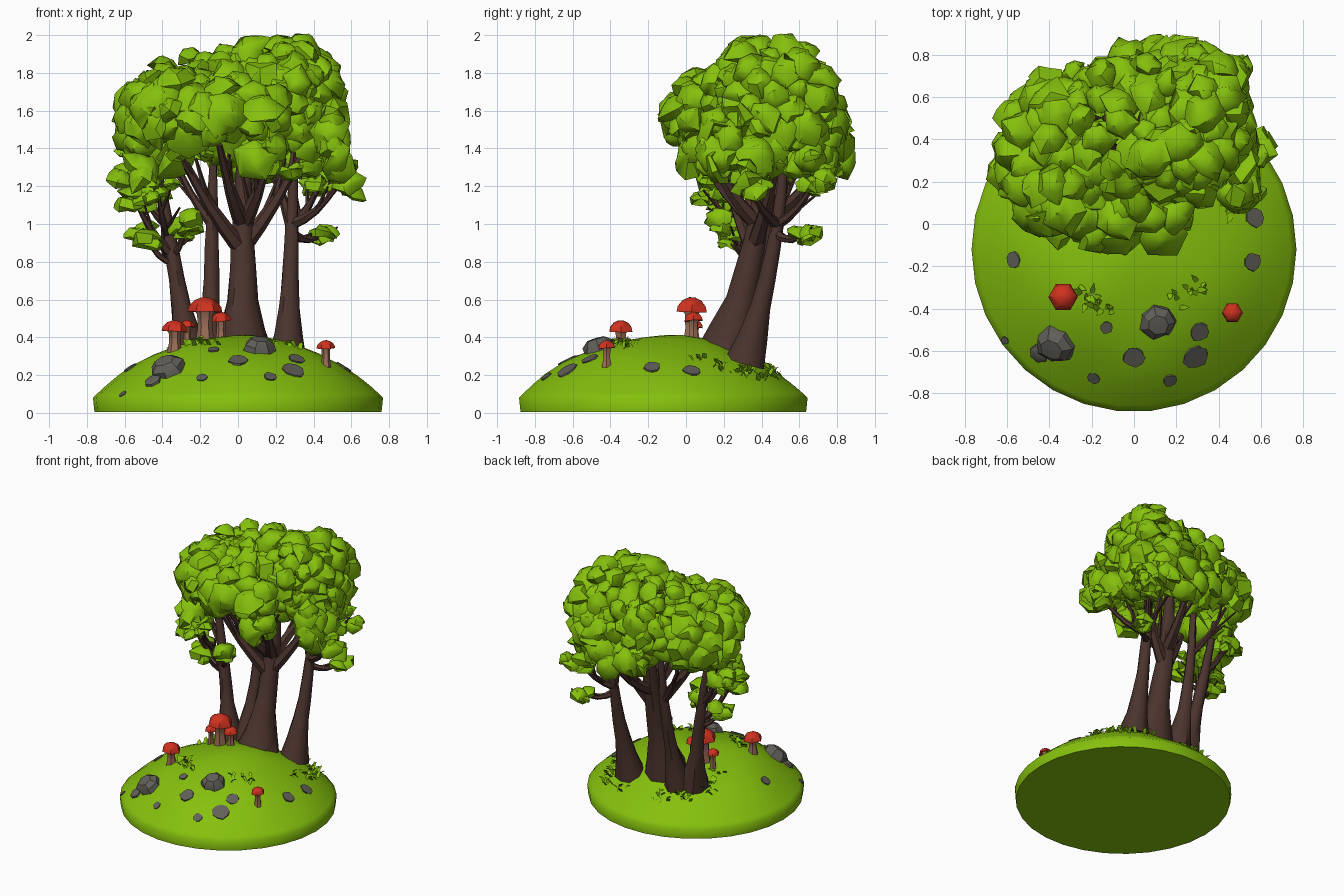
import bpy, bmesh, math, random
from mathutils import Vector

if "Cube" in bpy.data.objects:
    bpy.data.objects.remove(bpy.data.objects["Cube"])

random.seed(11)
U = random.uniform
UP = Vector((0, 0, 1))


def mat(name, *rgb):
    m = bpy.data.materials.new(name)
    m.diffuse_color = (*rgb, 1)
    m.use_nodes = True
    m.node_tree.nodes["Principled BSDF"].inputs["Base Color"].default_value = m.diffuse_color
    return m


GREEN = mat("leaf green", 0.235, 0.53, 0.004)
BARK = mat("bark brown", 0.07, 0.034, 0.027)
RED = mat("mushroom red", 0.62, 0.032, 0.014)
STEM = mat("mushroom stem", 0.34, 0.16, 0.095)
STONE = mat("stone grey", 0.118, 0.115, 0.098)


def finish(bm, name, mats, angle=40):
    bmesh.ops.recalc_face_normals(bm, faces=bm.faces)
    me = bpy.data.meshes.new(name)
    bm.to_mesh(me)
    bm.free()
    for m in mats:
        me.materials.append(m)
    me.shade_smooth()
    me.set_sharp_from_angle(angle=math.radians(angle))
    bpy.context.collection.objects.link(bpy.data.objects.new(name, me))


def skin(bm, rings, mi=0):
    """Bridge successive rings of points and cap both ends."""
    vs = [[bm.verts.new(p) for p in r] for r in rings]
    n = len(vs[0])
    fs = [bm.faces.new((a[i], a[(i + 1) % n], b[(i + 1) % n], b[i]))
          for a, b in zip(vs, vs[1:]) for i in range(n)]
    fs += [bm.faces.new(vs[0][::-1]), bm.faces.new(vs[-1])]
    for f in fs:
        f.material_index = mi


def ring(c, r, n, axis=UP, jit=0.0):
    q = UP.rotation_difference(axis)
    return [Vector(c) + q @ Vector((math.cos(a), math.sin(a), 0)) * r * (1 + U(-jit, jit))
            for a in (2 * math.pi * i / n for i in range(n))]


# Ground dome: a flattened arc with a short upright rim
CY, RG = -0.12, 0.768


def ground_z(x, y):
    t = min(1, math.hypot(x, y - CY) / RG)
    lump = .011 * math.sin(9 * x + 1) * math.cos(8 * y) * min(1, (1 - t) * 5)
    return .08 + .325 * (1 - t ** 2.25) + lump


def ground_normal(x, y):
    e = .03
    return Vector((ground_z(x - e, y) - ground_z(x + e, y),
                   ground_z(x, y - e) - ground_z(x, y + e), 2 * e)).normalized()


bm = bmesh.new()
rings = [ring((0, CY, .005), RG - .008, 30)]
for t in (1, .965, .91, .82, .7, .57, .43, .28, .14, .03):
    rings.append([Vector((p.x, p.y, ground_z(p.x, p.y))) for p in ring((0, CY, 0), RG * t, 30)])
skin(bm, rings)
finish(bm, "ground_mound", [GREEN], 65)


# Trees: a flared leaning trunk plus limbs that sweep outward then up
def tube(bm, pts, radii, n):
    rings = []
    for i, p in enumerate(pts):
        d = (pts[min(i + 1, len(pts) - 1)] - pts[max(i - 1, 0)]).normalized()
        rings.append(ring(p, radii[i], n, d, .08 if n > 6 else 0))
    skin(bm, rings)


tips = []


def tree(name, base, top, r, limbs):
    """limbs: (fork height, tip x, tip y, tip z)"""
    bm = bmesh.new()
    a, b = Vector(base), Vector(top)

    def at(t):  # lean quickly low down, then straighten
        p = a.lerp(b, t)
        p.y = a.y + (b.y - a.y) * math.sin(t * math.pi / 2)
        return p

    ts = [i / 8 for i in range(9)]
    tube(bm, [at(t) for t in ts], [r * (.35 + .75 * (1 - t ** 1.3) + 1.1 * max(0, 1 - 3.2 * t) ** 1.5) for t in ts], 9)
    for z, *tip in limbs:
        s, e = at((z - a.z) / (b.z - a.z)), Vector(tip)
        pts = []
        for i in range(5):
            t = i / 4
            p = s.lerp(e, t)
            p.z -= .04 * math.sin(math.pi * t)
            pts.append(p)
        rl = min(r * .62, (e - s).length * .11)
        tube(bm, pts, [rl * (1 - .17 * i) for i in range(5)], 6)
        for k in (1, 2, 3):  # twigs
            d = (e - s) * .35 + Vector((U(-.1, .1), U(-.1, .1), .05))
            tube(bm, [pts[k], pts[k] + d], [rl * .4, rl * .18], 5)
        if e.z < 1.3:
            tips.append(e)
    finish(bm, name, [BARK], 45)


tree("main_tree", (.02, .21, .28), (.03, .43, 1.55), .078,
     [(.86, -.33, .17, 1.42), (.88, .36, .5, 1.42), (1, -.1, .04, 1.42), (1, .12, .76, 1.34), (1, .17, .12, 1.38)])
tree("left_tree", (-.25, .26, .28), (-.45, .35, 1.42), .05,
     [(.84, -.55, .22, 1.14), (.84, -.27, .22, 1), (.8, -.5, .27, .95), (.95, -.42, .14, 1.14),
      (1, -.55, .38, 1.28)])
tree("rear_tree", (-.15, .31, .28), (-.13, .5, 1.45), .047, [(1.0, -.36, .58, 1.4)])
tree("right_tree", (.26, .31, .26), (.3, .52, 1.45), .051,
     [(1, .54, .33, 1.22), (.95, .47, .64, .96), (.98, .18, .55, 1.42), (1.0, .45, .7, 1.25)])


# Foliage: jagged drooping clumps scattered over overlapping ellipsoids
def clump(bm, pos, axis, R):
    n = random.choice((5, 6, 7))
    ax = (axis + Vector((U(-.5, .5), U(-.5, .5), U(0, .7)))).normalized()
    rings = []
    for rr, h, j in ((.12, .4, .2), (.65, .22, .18), (1, -.25, .28), (.8, -.6, .35), (.15, -.25, .1)):
        rings.append([p + ax * U(-1, 1) * j * R * .7 for p in ring(pos + ax * h * R, R * rr, n, ax, j)])
    skin(bm, rings)


BLOBS = [((.0, .42, 1.61), (.48, .38, .32)), ((-.36, .32, 1.57), (.25, .36, .28)),
         ((.31, .5, 1.59), (.26, .32, .35)), ((-.1, .1, 1.57), (.38, .2, .2)),
         ((.2, .36, 1.76), (.25, .24, .21)), ((.12, .1, 1.4), (.11, .1, .15)),
         ((.51, .25, 1.42), (.06, .18, .2)), ((.13, .69, 1.4), (.27, .15, .17)),
         ((-.52, .22, 1.24), (.06, .12, .1))]


def depth(p, blob):
    return sum(((p[k] - blob[0][k]) / blob[1][k]) ** 2 for k in range(3))


bm = bmesh.new()
for blob in BLOBS:
    c, r = blob
    n = int((r[0] * r[1] + r[1] * r[2] + r[0] * r[2]) * 270)
    for i in range(n):
        z = 1 - 2 * (i + .5) / n
        a, s = i * 2.4 + c[0], math.sqrt(1 - z * z)
        d = (s * math.cos(a), s * math.sin(a), z)
        p = Vector([c[k] + d[k] * r[k] for k in range(3)])
        if any(depth(p, o) < .75 for o in BLOBS if o is not blob) or (z < -.6 and U(0, 1) < .5):
            continue
        nrm = Vector([d[k] / r[k] for k in range(3)]).normalized()
        clump(bm, p + nrm * U(-.065, .025), nrm, U(.07, .125))
finish(bm, "tree_crown", [GREEN], 50)

bm = bmesh.new()
for t in tips:  # loose leaf clumps on the low limbs
    low = t.z < 1.05
    for k in range(4 if low else 7):
        clump(bm, t + Vector((U(-.07, .07), U(-.07, .07), U(-.06, .05 if low else .12))),
              Vector((U(-.4, .4), U(-.4, .4), 1)), U(.05, .085))
finish(bm, "low_leaf_clumps", [GREEN], 50)


# Mushrooms: x, y, cap rim height, cap radius
def mushroom(name, x, y, z, R):
    bm = bmesh.new()
    g = ground_z(x, y) - .02
    tilt = Vector((U(-.12, .12), U(-.12, .12), 1)).normalized()
    skin(bm, [ring((x, y, h), R * s, 6) for h, s in ((g, .58), ((g + z) / 2, .42), (z - R * .2, .45), (z + R * .1, .65))], 1)
    skin(bm, [ring(Vector((x, y, z)) + tilt * h * R, R * s, 6, tilt)
              for s, h in ((.4, .1), (1, -.06), (.93, .25), (.62, .6), (.2, .78))])
    finish(bm, name, [RED, STEM])


for i, m in enumerate([(-.175, .03, .54, .092), (-.335, -.345, .435, .07), (.465, -.42, .345, .05),
                       (-.09, .04, .49, .055), (-.27, .05, .455, .045)]):
    mushroom(f"mushroom_{i + 1}", *m)


# Stones: x, y, radius, height; boulders taper, flat stones barely rise
def stone(name, x, y, r, h, profile, n):
    bm = bmesh.new()
    nrm = ground_normal(x, y)
    c = Vector((x, y, ground_z(x, y)))
    skin(bm, [ring(c + nrm * h * k, r * s, n, nrm, .12) for s, k in profile])
    finish(bm, name, [STONE], 30)


for i, b in enumerate([(-.37, -.57, .095, .06), (.11, -.46, .09, .06), (-.45, -.61, .05, .02)]):
    stone(f"boulder_{i + 1}", *b, ((1, -.4), (.92, .45), (.55, .95), (.2, 1)), 7)
for i, (x, y, r) in enumerate([(0, -.63, .05), (.29, -.63, .06), (.17, -.74, .033), (-.19, -.73, .03),
                               (.56, -.18, .045), (.57, .03, .045), (.31, -.51, .045), (-.13, -.49, .028),
                               (-.61, -.55, .02), (-.57, -.17, .038)]):
    stone(f"flat_stone_{i + 1}", x, y, r, .005, ((1, -2), (1, 1)), 9)

# Grass tufts: pointed blades, mostly around the tree roots
bm = bmesh.new()
for i in range(30):
    a = U(-.6, 3.7) if i < 22 else U(3.7, 5.7)
    cx, cy = (.05 + .43 * math.cos(a), .2 + .29 * math.sin(a)) if i < 22 else (.45 * math.cos(a), .4 * math.sin(a))
    for k in range(4):
        x, y, a, L = cx + U(-.04, .04), cy + U(-.04, .04), U(0, 6.28), U(.025, .05)
        b = Vector((x, y, ground_z(x, y) - .004))
        out, side = Vector((math.cos(a), math.sin(a), 0)), Vector((-math.sin(a), math.cos(a), 0)) * .012
        mid = b + out * L * .5 + UP * L * .7
        pts = [b - side, b + side, mid + side, b + out * L * 1.1 + UP * L * .8, mid - side]
        bm.faces.new([bm.verts.new(p) for p in pts])
finish(bm, "grass_tufts", [GREEN])
